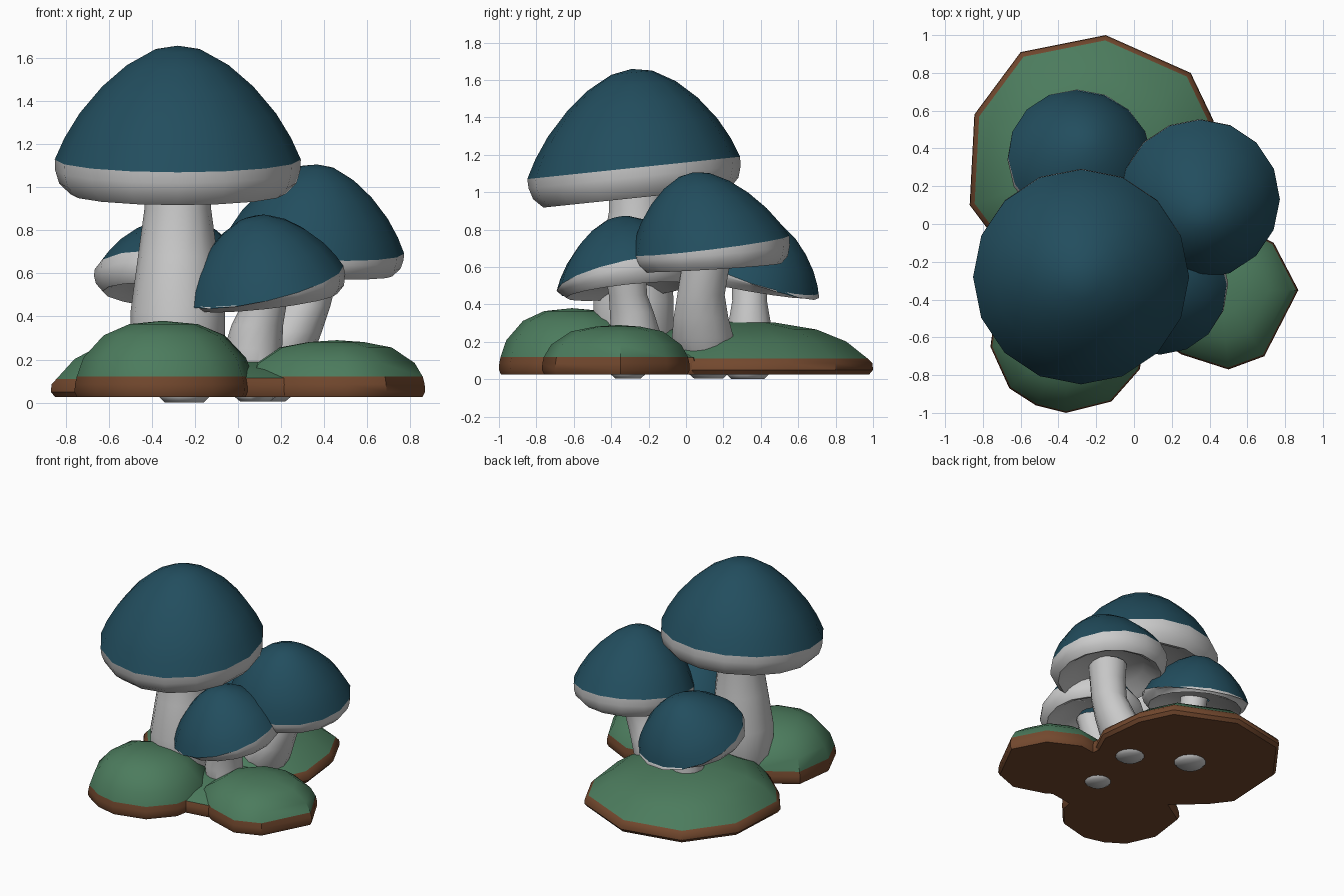
import bpy, bmesh
from math import cos, sin, pi, radians
from mathutils import Vector, Euler

if "Cube" in bpy.data.objects:
    bpy.data.objects.remove(bpy.data.objects["Cube"])


def paint(name, rgb):
    m = bpy.data.materials.new(name)
    m.diffuse_color = (*rgb, 1)
    m.use_nodes = True
    m.node_tree.nodes["Principled BSDF"].inputs["Base Color"].default_value = m.diffuse_color
    return m


BLUE = paint("cap_blue", (0.016, 0.075, 0.112))
GREEN = paint("moss_green", (0.072, 0.200, 0.110))
BROWN = paint("soil_brown", (0.170, 0.065, 0.027))


def loft(name, rings, mat=None, caps=(False, False), angle=50):
    """Skin a stack of equal-length rings; a ring of one point closes to a tip."""
    bm = bmesh.new()
    rows = [[bm.verts.new(p) for p in r] for r in rings]
    for a, b in zip(rows, rows[1:]):
        n = max(len(a), len(b))
        for i in range(n):
            j = (i + 1) % n
            if len(b) == 1:
                bm.faces.new((a[i], a[j], b[0]))
            else:
                bm.faces.new((a[i], a[j], b[j], b[i]))
    if caps[0]:
        bm.faces.new(rows[0][::-1])
    if caps[1]:
        bm.faces.new(rows[-1])
    bmesh.ops.recalc_face_normals(bm, faces=bm.faces)
    me = bpy.data.meshes.new(name)
    bm.to_mesh(me)
    bm.free()
    ob = bpy.data.objects.new(name, me)
    bpy.context.collection.objects.link(ob)
    if mat:
        me.materials.append(mat)
    bpy.context.view_layer.objects.active = ob
    ob.select_set(True)
    bpy.ops.object.shade_smooth_by_angle(angle=radians(angle))
    ob.select_set(False)
    return ob


def circle(r, z, n):
    if r == 0:
        return [Vector((0, 0, z))]
    return [Vector((r * cos(2 * pi * i / n), r * sin(2 * pi * i / n), z)) for i in range(n)]


# Cap profiles (radius, height) for a rim radius of 0.57
DOME = [(.57, 0), (.525, .10), (.455, .215), (.35, .34), (.235, .44), (.11, .51), (0, .53)]
GILLS = [(.15, -.02), (.34, -.05), (.45, -.135), (.50, -.16), (.55, -.11), (.568, -.05), (.57, 0)]


def mushroom(name, centre, radius, tilt, stem, lean=(0, 0), tall=1, level=1, lift=0):
    """level < 1 tilts the gills less than the dome; lift raises them to stay flush."""
    k = radius / .57
    c = Vector(centre)

    def turn(f):
        return Euler((radians(tilt[0] * f), radians(tilt[1] * f), 0)).to_matrix()

    dome = [[turn(1) @ (p * k) + c + Vector((*lean, 0)) * (z / .53) for p in circle(r, z * tall, 16)]
            for r, z in DOME]
    loft(f"{name}_cap", dome, BLUE)
    gills = []
    for r, z in GILLS:
        t = min(1, -z / .10)
        gills.append([turn(1 + (level - 1) * t) @ (p * k) + c + Vector((0, 0, lift * t))
                      for p in circle(r, z, 16)])
    loft(f"{name}_gills", gills)
    # stem as rings of (x, y, z, radius)
    rings = [[p + Vector((x, y, z)) for p in circle(r, 0, 14)] for x, y, z, r in stem]
    loft(f"{name}_stem", rings, None, (True, True))


mushroom("tall_mushroom", (-.28, -.28, 1.13), .572, (6, 0),
         [(-.28, -.28, .06, .16), (-.28, -.28, .22, .22), (-.28, -.28, .42, .22),
          (-.28, -.27, .68, .185), (-.28, -.26, .90, .155), (-.28, -.26, 1.11, .16)],
         lean=(0, .045))
mushroom("right_mushroom", (.348, .13, .715), .425, (7, 3),
         [(.14, .12, .005, .08), (.14, .12, .03, .11), (.18, .09, .22, .17), (.24, .08, .33, .15),
          (.30, .08, .45, .13), (.33, .10, .57, .13), (.35, .12, .70, .14)],
         lean=(0, -.04), level=.5)
mushroom("front_mushroom", (.12, -.32, .55), .380, (12, -13),
         [(.08, -.31, .005, .07), (.08, -.31, .03, .10), (.07, -.27, .25, .135),
          (.09, -.29, .36, .12), (.12, -.31, .45, .105), (.13, -.32, .53, .11)],
         lean=(.02, .02), tall=.93, level=.5, lift=.025)
mushroom("back_mushroom", (-.285, .35, .565), .385, (-20, 8),
         [(-.25, .33, 0, .09), (-.25, .33, .03, .12), (-.25, .34, .25, .125),
          (-.26, .34, .42, .095), (-.28, .34, .56, .10)],
         tall=.86, level=.5, lift=.035)


def mound(name, outline, apex, height, dome, edge=.975, soil=.12):
    """Brown slab with a green dome; dome holds (outline scale, height fraction)."""
    c = sum((Vector((x, y, 0)) for x, y in outline), Vector()) / len(outline)
    top = Vector((*apex, 0))

    def ring(s, z, mid):
        return [mid + (Vector((x, y, 0)) - mid) * s + Vector((0, 0, z)) for x, y in outline]

    loft(f"{name}_soil", [ring(.97, .025, c), ring(1, .05, c), ring(.995, .085, c),
                          ring(edge, soil, c)], BROWN, (True, False), 40)
    rings = [ring(edge, soil, c)]
    rings += [ring(s, soil + (height - soil) * f, top) for s, f in dome]
    rings.append([top + Vector((0, 0, height))])
    loft(f"{name}_moss", rings, GREEN, angle=45)


mound("back_mound",
      [(-.87, .10), (-.845, .58), (-.60, .91), (-.15, 1.0), (.30, .80), (.42, .55),
       (.46, .20), (.30, -.15), (-.10, -.33), (-.50, -.28), (-.75, -.06)],
      (-.32, .28), .31, [(.80, .46), (.58, .78), (.28, .96)], edge=.96, soil=.11)
mound("front_left_mound",
      [(-.76, -.65), (-.66, -.87), (-.52, -.96), (-.36, -1.0), (-.12, -.94), (.03, -.77),
       (.08, -.50), (-.05, -.25), (-.40, -.15), (-.72, -.35)],
      (-.35, -.61), .38, [(.90, .34), (.67, .74), (.38, .94)])
mound("right_mound",
      [(.87, -.35), (.69, -.70), (.50, -.77), (.25, -.69), (.05, -.55), (.03, -.25),
       (.25, -.02), (.50, .02), (.74, -.10)],
      (.46, -.36), .29, [(.88, .38), (.62, .80), (.30, .95)])
# Low saddle that joins the mounds in the middle
mound("saddle",
      [(-.15, -.75), (.05, -.69), (.25, -.66), (.42, -.35), (.38, .05), (.05, .15),
       (-.35, .05), (-.45, -.35)],
      (.0, -.25), .20, [(.75, .45), (.4, .85)], edge=.97, soil=.115)
